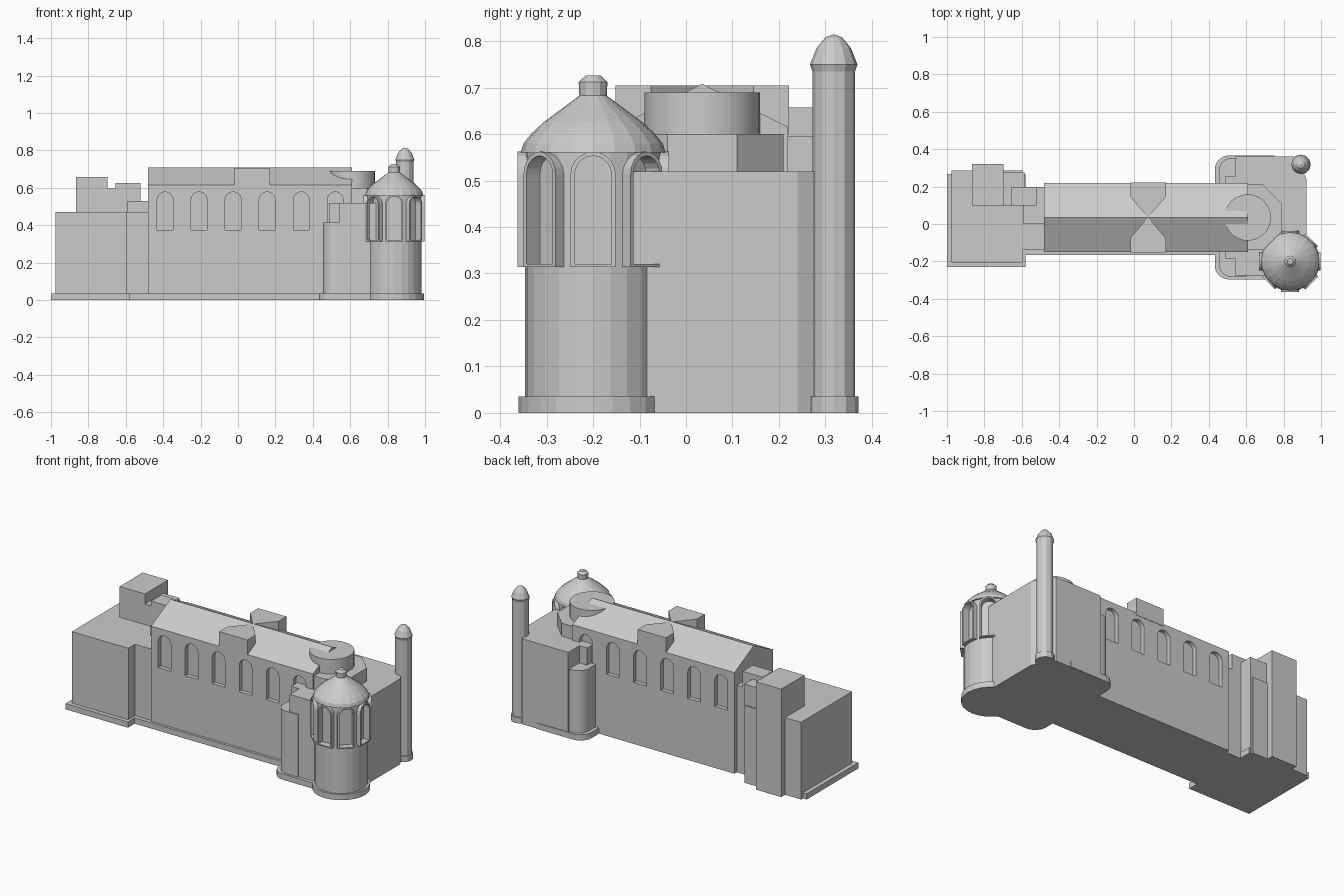
import bpy, bmesh, math
from mathutils import Matrix, Vector

cube = bpy.data.objects.get("Cube")
if cube:
    bpy.data.objects.remove(cube, do_unlink=True)

stone = bpy.data.materials.new("grey stone")
stone.use_nodes = True
GREY = (0.6, 0.6, 0.6, 1)
stone.diffuse_color = GREY
stone.node_tree.nodes["Principled BSDF"].inputs["Base Color"].default_value = GREY


def finish(name, bm):
    bmesh.ops.recalc_face_normals(bm, faces=bm.faces)
    mesh = bpy.data.meshes.new(name)
    bm.to_mesh(mesh)
    bm.free()
    mesh.materials.append(stone)
    obj = bpy.data.objects.new(name, mesh)
    bpy.context.collection.objects.link(obj)
    return obj


def extrude(bm, points, offset):
    """Close a planar outline and sweep it along offset."""
    face = bm.faces.new([bm.verts.new(p) for p in points])
    new = bmesh.ops.extrude_face_region(bm, geom=[face])["geom"]
    bmesh.ops.translate(bm, vec=offset, verts=[g for g in new if isinstance(g, bmesh.types.BMVert)])


def prism(name, outline, z0, z1):
    bm = bmesh.new()
    extrude(bm, [(x, y, z0) for x, y in outline], Vector((0, 0, z1 - z0)))
    return finish(name, bm)


def box(name, x0, x1, y0, y1, z0, z1):
    return prism(name, [(x0, y0), (x1, y0), (x1, y1), (x0, y1)], z0, z1)


def lathe(name, profile, cx, cy, sides, smooth=False):
    bm = bmesh.new()
    verts = [bm.verts.new((r, 0, z)) for r, z in profile]
    edges = [bm.edges.new(pair) for pair in zip(verts, verts[1:])]
    bmesh.ops.spin(bm, geom=verts + edges, axis=(0, 0, 1), cent=(0, 0, 0),
                   angle=2 * math.pi, steps=sides, use_duplicate=False)
    bmesh.ops.remove_doubles(bm, verts=bm.verts, dist=0.0005)
    bmesh.ops.translate(bm, vec=(cx, cy, 0), verts=bm.verts)
    obj = finish(name, bm)
    if smooth:
        bpy.ops.object.select_all(action='DESELECT')
        obj.select_set(True)
        bpy.context.view_layer.objects.active = obj
        bpy.ops.object.shade_smooth_by_angle(angle=math.radians(20))
    return obj


def arch_outline(width, z0, z1, steps=10):
    r = width / 2
    arc = [(r * math.cos(math.pi * i / steps), z1 - r + r * math.sin(math.pi * i / steps))
           for i in range(steps + 1)]
    return [(-r, z0), (r, z0)] + arc


def add_arch(bm, outline, near, far, matrix):
    """Arched block reaching from near to far along the matrix's x axis."""
    points = [matrix @ Vector((near, u, z)) for u, z in outline]
    extrude(bm, points, matrix.to_3x3() @ Vector((far - near, 0, 0)))


def carve(obj, bm):
    cutter = finish("cutter", bm)
    cutter.hide_render = True
    mod = obj.modifiers.new("cut", 'BOOLEAN')
    mod.object, mod.operation, mod.solver = cutter, 'DIFFERENCE', 'EXACT'
    bpy.ops.object.select_all(action='DESELECT')
    obj.select_set(True)
    bpy.context.view_layer.objects.active = obj
    bpy.ops.object.modifier_apply(modifier=mod.name)
    bpy.data.objects.remove(cutter, do_unlink=True)


# Nave with pitched roof and recessed arched windows
MID, HALF = 0.035, 0.185
bm = bmesh.new()
section = [(MID - HALF, 0), (MID + HALF, 0), (MID + HALF, 0.615), (MID, 0.708), (MID - HALF, 0.615)]
extrude(bm, [(-0.48, y, z) for y, z in section], Vector((1.09, 0, 0)))
nave = finish("nave", bm)
bm = bmesh.new()
for side in (-1, 1):
    for i in range(6):
        m = Matrix.Translation((-0.39 + 0.182 * i, MID, 0)) @ Matrix.Rotation(side * math.pi / 2, 4, 'Z')
        add_arch(bm, arch_outline(0.085, 0.375, 0.578), HALF - 0.025, HALF + 0.05, m)
carve(nave, bm)
box("nave_plinth", -0.59, 0.45, -0.165, 0, 0, 0.035)

# Flat-topped dormers whose backs taper to the ridge
for name, s in (("front_dormer", -1), ("back_dormer", 1)):
    prism(name, [(-0.02, MID + s * (HALF + 0.002)), (0.17, MID + s * (HALF + 0.002)),
                 (0.17, MID + s * 0.11), (0.075, MID), (-0.02, MID + s * 0.11)], 0.6, 0.705)

# West block, stair tower and stepped links to the nave
box("west_block", -0.975, -0.595, -0.205, 0.285, 0, 0.47)
box("west_plinth", -1.0, -0.58, -0.23, 0.268, 0, 0.035)
box("west_link", -0.6, -0.47, -0.14, 0.19, 0, 0.47)
box("stair_tower", -0.867, -0.697, 0.1, 0.322, 0, 0.657)
box("stair_tower_shoulder", -0.70, -0.585, 0.1, 0.275, 0, 0.595)
box("upper_link", -0.655, -0.52, 0.1, 0.197, 0.4, 0.625)
box("lower_link", -0.59, -0.475, 0, 0.197, 0, 0.53)

# East transept with chamfered outer corners
prism("transept", [(0.54, -0.275), (0.80, -0.275), (0.923, -0.15), (0.923, 0.24),
                   (0.905, 0.275), (0.85, 0.362), (0.54, 0.362)], 0, 0.52)


def rounded_corner(x, y, r, s):
    """Quarter circle around the transept's west corner, s is the y direction."""
    arc = [(x + r - r * math.cos(a), y - s * r + s * r * math.sin(a))
           for a in [math.pi / 2 * i / 8 for i in range(9)]]
    return arc


for name, s, y in (("front", -1, -0.282), ("back", 1, 0.352)):
    prism(name + "_corner", [(0.455, MID)] + rounded_corner(0.455, y, 0.065, s)
          + [(0.6, y), (0.6, MID)], 0, 0.415)
    py = y + s * 0.014
    prism(name + "_corner_plinth", [(0.432, MID)] + rounded_corner(0.432, py, 0.075, s)
          + [(0.75, py), (0.75, MID)], 0, 0.035)
    box(name + "_pier", 0.487, 0.56, *sorted((MID, MID + s * (HALF + 0.035))), 0, 0.52)

# Apse: faceted base with a round drum above
prism("apse_base", [(0.58, -0.14), (0.69, -0.14), (0.79, -0.04), (0.79, 0.11), (0.69, 0.21), (0.58, 0.21)],
      0.5, 0.6)
lathe("apse_drum", [(0, 0.58), (0.124, 0.58), (0.124, 0.69), (0, 0.69)], 0.608, MID, 32, True)

# Round tower with eight framed arches under a dome
TX, TY = 0.835, -0.2
lathe("tower_plinth", [(0, 0), (0.16, 0), (0.16, 0.035), (0, 0.035)], TX, TY, 24)
tower = lathe("tower_body", [(0, 0), (0.147, 0), (0.147, 0.57), (0, 0.57)], TX, TY, 24)
frames, holes = bmesh.new(), bmesh.new()
for i in range(8):
    m = Matrix.Translation((TX, TY, 0)) @ Matrix.Rotation(i * math.pi / 4, 4, 'Z')
    add_arch(frames, arch_outline(0.097, 0.314, 0.562), 0.125, 0.163, m)
    add_arch(holes, arch_outline(0.079, 0.320, 0.553), 0.122, 0.2, m)
window_frames = finish("tower_window_frames", frames)
carve(window_frames, holes.copy())
carve(tower, holes)
lathe("tower_dome", [(0, 0.56), (0.156, 0.56), (0.15, 0.58), (0.132, 0.602), (0.106, 0.626),
                     (0.025, 0.686), (0, 0.686)], TX, TY, 20)
lathe("dome_lantern", [(0, 0.67), (0.029, 0.67), (0.031, 0.712), (0.016, 0.726), (0, 0.726)], TX, TY, 12)

# Slender corner turret with pointed cap
lathe("corner_turret", [(0, 0), (0.053, 0), (0.053, 0.035), (0.046, 0.035), (0.046, 0.735), (0.051, 0.75),
                        (0.037, 0.785), (0.018, 0.808), (0, 0.815)], 0.892, 0.318, 12)
